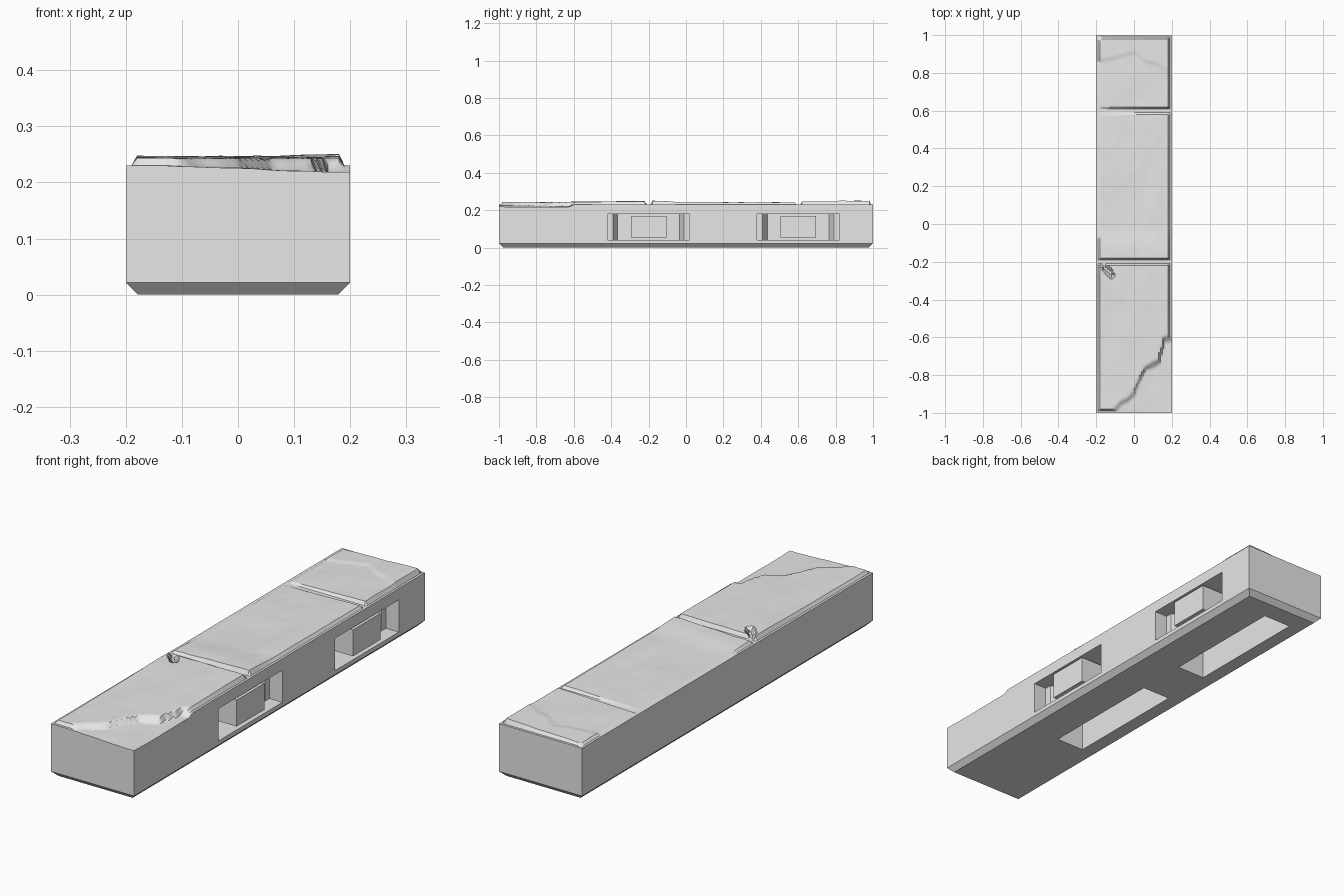
import bpy, bmesh
from mathutils import Vector, noise

cube = bpy.data.objects.get("Cube")
if cube:
    bpy.data.objects.remove(cube, do_unlink=True)

stone = bpy.data.materials.new("stone grey")
stone.use_nodes = True
GREY = (0.8, 0.8, 0.8, 1)
stone.diffuse_color = GREY
stone.node_tree.nodes["Principled BSDF"].inputs["Base Color"].default_value = GREY

HALF_W, RIM, CHAMFER = 0.2, 0.23, 0.022
JOINTS = (-1.0, -0.2, 0.6, 1.0)      # slab boundaries along y
PORTS = (-0.2, 0.6)                  # centres of the side sockets


def make_object(name, bm):
    bmesh.ops.recalc_face_normals(bm, faces=bm.faces)
    mesh = bpy.data.meshes.new(name)
    bm.to_mesh(mesh)
    bm.free()
    mesh.materials.append(stone)
    obj = bpy.data.objects.new(name, mesh)
    bpy.context.collection.objects.link(obj)
    return obj


def prism(name, outline, z0, z1):
    bm = bmesh.new()
    face = bm.faces.new([bm.verts.new((x, y, z0)) for x, y in outline])
    out = bmesh.ops.extrude_face_region(bm, geom=[face])["geom"]
    for v in out:
        if isinstance(v, bmesh.types.BMVert):
            v.co.z = z1
    return make_object(name, bm)


def block(name, x0, x1, y0, y1, z0, z1):
    return prism(name, [(x0, y0), (x1, y0), (x1, y1), (x0, y1)], z0, z1)


def smooth(a, b, t):
    t = min(max((t - a) / (b - a), 0), 1)
    return t * t * (3 - 2 * t)


def polyline_y(points, x):
    # height of a crack line in plan at a given x
    for (xa, ya), (xb, yb) in zip(points, points[1:]):
        if x <= xb:
            return ya + (yb - ya) * (x - xa) / (xb - xa)
    return points[-1][1]


FRONT_BREAK = [(-0.2, -1.1), (-0.1, -0.98), (0.0, -0.89), (0.06, -0.76),
               (0.13, -0.72), (0.16, -0.61), (0.2, -0.6)]
BACK_CRACK = [(-0.2, 0.86), (-0.1, 0.88), (0.0, 0.91), (0.06, 0.86),
              (0.11, 0.85), (0.2, 0.8)]


def stone_height(x, y):
    # rough slabs above a flat rim, with joints, cracks and a broken corner
    n = noise.noise(Vector((x * 9, y * 5, 1.7)))
    fine = noise.noise(Vector((x * 22, y * 14, 5.2)))
    wave = 0.003 * n + 0.0012 * fine
    if y < JOINTS[1]:
        rise = 0.013 + 0.004 * smooth(-0.7, -0.3, y)
    elif y < JOINTS[2]:
        rise = 0.008 + 0.025 * x + 0.008 * smooth(0.0, -0.15, y)
    else:
        rise = 0.011 + 0.025 * x
        rise += 0.004 * smooth(-0.01, 0.01, y - polyline_y(BACK_CRACK, x))
    rise = max(rise + wave, 0.001)
    # chipped notch beside the front joint
    along = Vector((x + 0.17, y + 0.21)).dot(Vector((0.65, -0.76)))
    across = Vector((x + 0.17, y + 0.21)).dot(Vector((0.76, 0.65)))
    if 0 < along < 0.09 and abs(across) < 0.013:
        rise = 0.001
    edge = min([HALF_W - abs(x)] + [abs(y - j) for j in JOINTS])
    z = RIM + (rise if edge > 0.0149 else 0)
    # broken front corner drops below the rim
    below = polyline_y(FRONT_BREAK, x) + 0.02 * fine - y
    drop = smooth(-0.015, 0.025, below)
    low = 0.228 - 0.01 * smooth(-0.1, 0.2, x) + wave
    return z + (min(low, z) - z) * drop


# Stone body: rough top, straight sides, chamfered foot
bm = bmesh.new()
bmesh.ops.create_grid(bm, x_segments=40, y_segments=200, size=1)
for v in bm.verts:
    v.co.x *= HALF_W
    v.co.z = stone_height(v.co.x, v.co.y)
ring = [e for e in bm.edges if e.is_boundary]
lower = []
for foot in (CHAMFER, 0):
    geom = bmesh.ops.extrude_edge_only(bm, edges=ring)["geom"]
    ring = [g for g in geom if isinstance(g, bmesh.types.BMEdge)]
    ring = [e for e in ring if e.is_boundary]
    verts = list({v for e in ring for v in e.verts})
    for v in verts:
        v.co.z = foot
        if foot == 0:
            v.co.x *= 1 - CHAMFER / HALF_W
            v.co.y *= 1 - CHAMFER
    lower += verts
bmesh.ops.contextual_create(bm, geom=ring)
bmesh.ops.recalc_face_normals(bm, faces=bm.faces)
side_edges = list({e for v in lower for e in v.link_edges})
bmesh.ops.dissolve_limit(bm, angle_limit=0.01, verts=lower, edges=side_edges)
body = make_object("stone_body", bm)

# Side sockets and underside pockets
cutters = []
for c in PORTS:
    half = [(0.25, 0.22), (0.138, 0.22), (0.138, 0.19), (0.08, 0.165)]
    outline = [(x, c + y) for x, y in half]
    outline += [(x, c - y) for x, y in reversed(half)]
    cutters.append(prism("socket_cutter", outline, 0.04, 0.18))
    cutters.append(block("pocket_cutter", -0.116, 0.02,
                         c - 0.28, c + 0.29, -0.1, 0.18))
bpy.context.view_layer.objects.active = body
for cutter in cutters:
    cutter.hide_render = True
    mod = body.modifiers.new("cut", "BOOLEAN")
    mod.operation, mod.solver, mod.object = "DIFFERENCE", "EXACT", cutter
    bpy.ops.object.modifier_apply(modifier=mod.name)
    bpy.data.objects.remove(cutter, do_unlink=True)

bpy.ops.object.select_all(action="DESELECT")
body.select_set(True)
bpy.ops.object.shade_smooth_by_angle(angle=0.5)

# Centre block in each side socket
for name, c in zip(("front_socket_block", "back_socket_block"), PORTS):
    block(name, 0.075, HALF_W, c - 0.095, c + 0.095, 0.055, 0.17)
